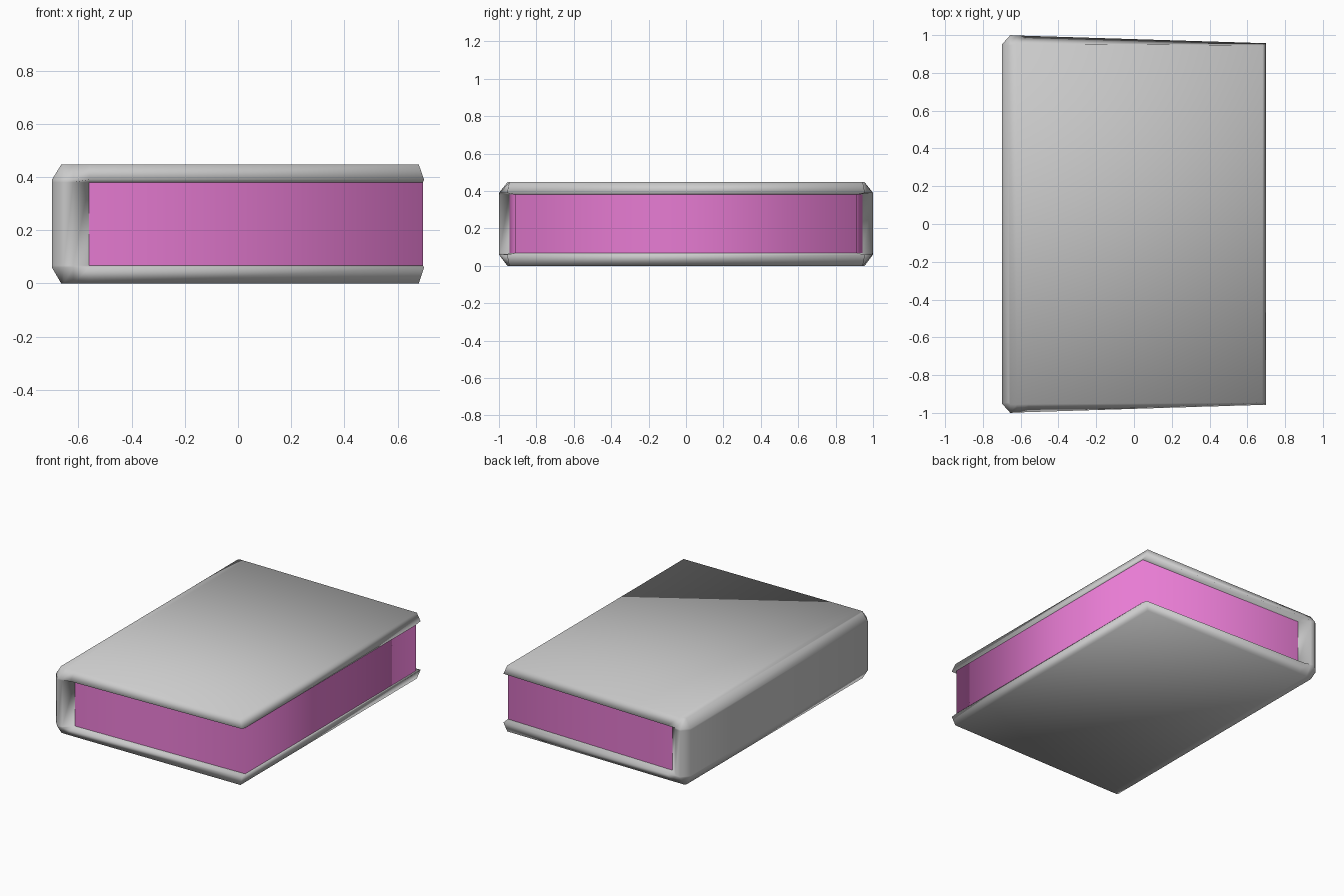
import bpy

if "Cube" in bpy.data.objects:
    bpy.data.objects.remove(bpy.data.objects["Cube"])

# Half outlines in plan (x, half width), from the spine to the opening edge
FACE = [(-0.665, 0.945), (-0.655, 0.955), (-0.62, 0.955), (-0.56, 0.955), (0.68, 0.945)]
RIM = [(-0.70, 0.95), (-0.655, 1.0), (-0.62, 0.998), (-0.56, 0.996), (0.70, 0.957)]
RECESS = [(-0.70, 0.95), (-0.655, 1.0), (-0.62, 0.998), (-0.56, 0.945), (0.695, 0.915)]
PAGE_SIDES = {3, 4, 5}


def loop(half, z):
    """Mirror a half outline into a full loop at height z."""
    return [(x, -y, z) for x, y in half] + [(x, y, z) for x, y in reversed(half)]


def loft(name, rings, keep, caps=False):
    """Join stacked loops with quads, keeping the faces chosen by keep(ring, side)."""
    n = len(rings[0])
    verts = [v for r in rings for v in r]
    faces = [(k * n + i, k * n + (i + 1) % n, (k + 1) * n + (i + 1) % n, (k + 1) * n + i)
             for k in range(len(rings) - 1) for i in range(n) if keep(k, i)]
    if caps:
        top = (len(rings) - 1) * n
        faces += [tuple(reversed(range(n))), tuple(range(top, top + n))]
    mesh = bpy.data.meshes.new(name)
    mesh.from_pydata(verts, [], faces)
    mesh.validate()
    mesh.shade_smooth()
    obj = bpy.data.objects.new(name, mesh)
    bpy.context.collection.objects.link(obj)
    return obj


# Cover: bevelled boards and spine, open where the pages show
rings = [loop(FACE, 0.0), loop(RIM, 0.06), loop(RECESS, 0.068),
         loop(RECESS, 0.38), loop(RIM, 0.39), loop(FACE, 0.447)]
loft("cover", rings, lambda k, i: not (k == 2 and i in PAGE_SIDES), caps=True)

# Pages: coloured walls around three sides
pages = loft("pages", [rings[2][3:7], rings[3][3:7]], lambda k, i: i < 3)
pink = bpy.data.materials.new("page_pink")
pink.diffuse_color = (0.8, 0.2, 0.65, 1.0)
pink.use_nodes = True
pink.node_tree.nodes["Principled BSDF"].inputs["Base Color"].default_value = pink.diffuse_color
pages.data.materials.append(pink)
